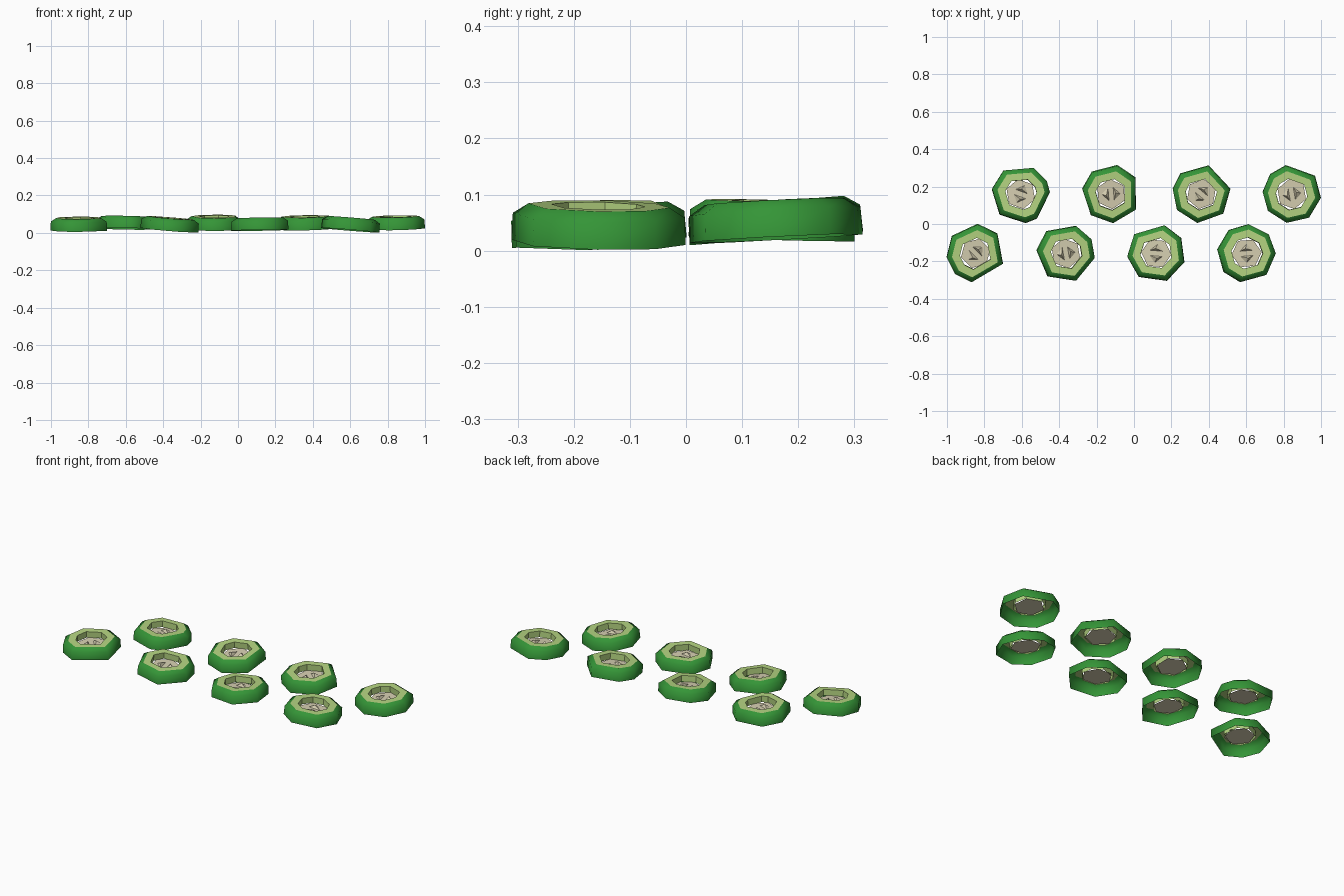
import bpy, bmesh, math
from mathutils import Matrix

if "Cube" in bpy.data.objects:
    bpy.data.objects.remove(bpy.data.objects["Cube"])

RADIUS = 0.157


def material(name, rgb):
    m = bpy.data.materials.new(name)
    m.diffuse_color = (*rgb, 1)
    m.use_nodes = True
    m.node_tree.nodes["Principled BSDF"].inputs["Base Color"].default_value = m.diffuse_color
    return m


SKIN = material("green_skin", (0.035, 0.30, 0.038))
FLESH = material("pale_green_flesh", (0.46, 0.66, 0.22))
CORE = material("beige_core", (0.67, 0.62, 0.44))


def finish(name, bm, mat, matrix, smooth=False):
    me = bpy.data.meshes.new(name)
    bm.to_mesh(me)
    bm.free()
    me.transform(matrix)
    me.materials.append(mat)
    for p in me.polygons:
        p.use_smooth = smooth
    ob = bpy.data.objects.new(name, me)
    bpy.context.collection.objects.link(ob)


def band(name, corners, profile, mat, matrix, smooth=False):
    """Sweep an open profile of (radius scale, height) around the slice corners."""
    bm = bmesh.new()
    angles = [math.radians(a) for a in corners]
    loops = [[bm.verts.new((RADIUS * s * math.cos(a), RADIUS * s * math.sin(a), z))
              for a in angles] for s, z in profile]
    for a, b in zip(loops, loops[1:]):
        for i in range(len(angles)):
            j = (i + 1) % len(angles)
            bm.faces.new((a[i], a[j], b[j], b[i]))
    finish(name, bm, mat, matrix, smooth)


def core(name, turn, matrix):
    """Thin six-sided seed sheet with two raised pointed seeds."""
    bm = bmesh.new()
    bmesh.ops.create_circle(bm, cap_ends=True, segments=6, radius=0.081)
    for side in (0, math.pi):
        rot = Matrix.Rotation(side, 3, 'Z')
        pts = [(0.014, -0.034, 0.0), (0.050, -0.004, 0.0),
               (0.014, 0.034, 0.0), (0.026, 0.006, 0.016)]
        v = [bm.verts.new(rot @ Matrix.Identity(3) @ bm_point) for bm_point in map(vec, pts)]
        for f in ((0, 1, 3), (1, 2, 3), (2, 0, 3)):
            bm.faces.new([v[i] for i in f])
    finish(name, bm, CORE, matrix @ Matrix.Rotation(turn, 4, 'Z'))


def vec(p):
    from mathutils import Vector
    return Vector(p)


# slope along x, slope along y, seed direction, corner directions; left to right
SLICES = [
    (0.00, 0.06, 45, (42, 86, 144, 188, 225, 262, 339)),
    (-0.02, -0.03, 70, (4, 27, 64, 126, 170, 224, 280, 304)),
    (-0.08, 0.03, 10, (29, 69, 131, 174, 232, 290, 351)),
    (0.00, 0.08, 5, (34, 78, 131, 170, 226, 274, 328)),
    (0.02, -0.02, 85, (32, 74, 139, 186, 233, 291, 343)),
    (0.02, 0.06, 50, (10, 76, 136, 170, 213, 262, 318)),
    (-0.08, -0.02, 95, (0, 41, 86, 127, 172, 219, 258, 313)),
    (0.02, 0.05, 10, (38, 102, 138, 176, 215, 260, 306, 352)),
]

# two staggered rows: even slices in front, odd slices behind
for i, (sx, sy, seed, corners) in enumerate(SLICES):
    x = -0.847 + 0.2415 * i
    y, z = (0.16, 0.054) if i % 2 else (-0.157, 0.046)
    tilt = (Matrix.Translation((x, y, z)) @ Matrix.Rotation(math.atan(sy), 4, 'X')
            @ Matrix.Rotation(-math.atan(sx), 4, 'Y'))
    # skin is an open-bottomed shell; flesh is a top face with a hanging inner wall
    band(f"skin_{i + 1}", corners, [(1, -0.032), (0.99, 0.016), (0.81, 0.034)],
         SKIN, tilt, smooth=True)
    band(f"flesh_{i + 1}", corners, [(0.81, 0.034), (0.54, 0.034), (0.54, -0.002)],
         FLESH, tilt)
    core(f"seed_core_{i + 1}", math.radians(seed), tilt)
